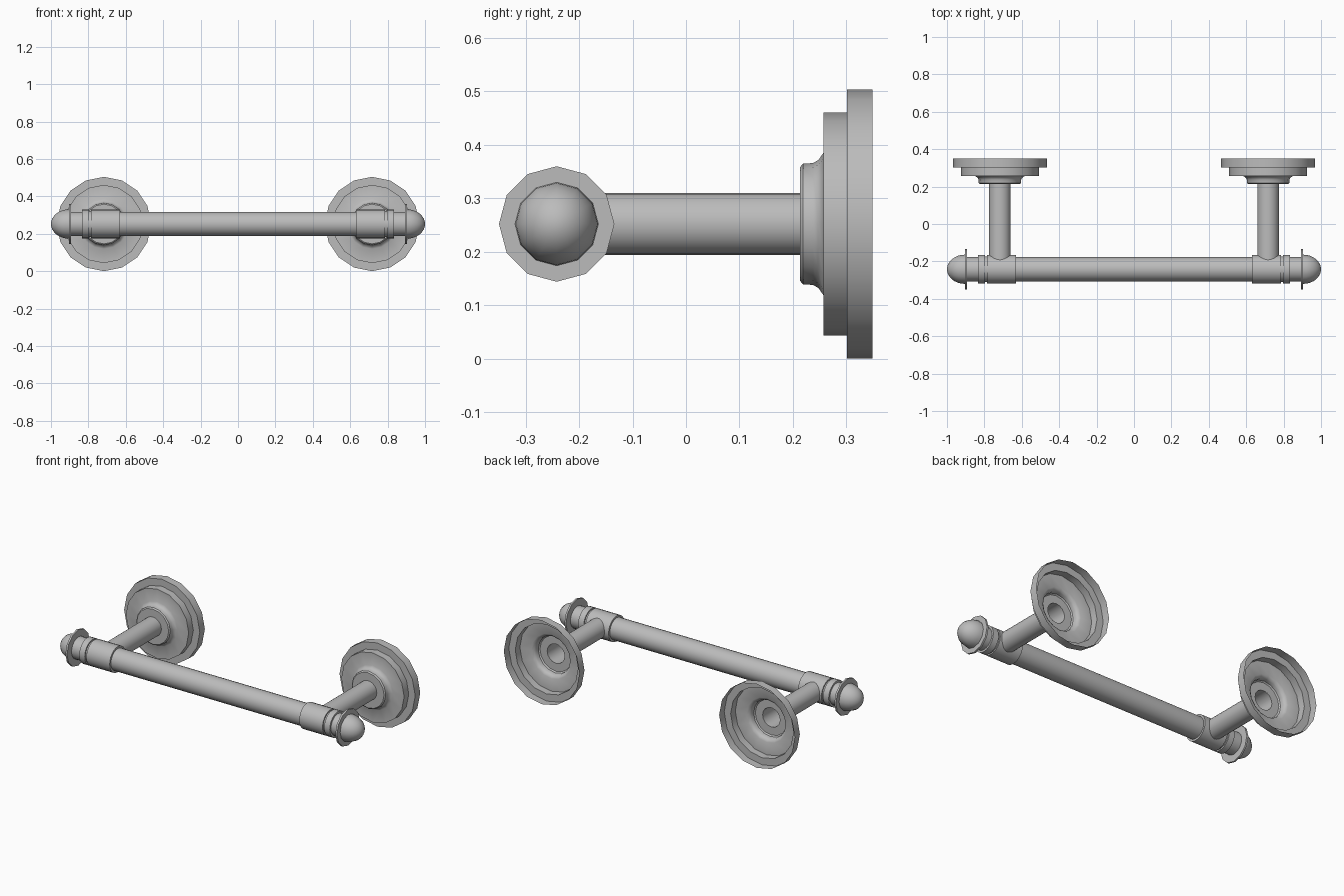
import bpy
import bmesh
import math
from mathutils import Matrix, Vector

if "Cube" in bpy.data.objects:
    bpy.data.objects.remove(bpy.data.objects["Cube"])

metal = bpy.data.materials.new("satin grey metal")
metal.use_nodes = True
GREY = (0.5, 0.5, 0.5, 1)
metal.diffuse_color = GREY
metal.node_tree.nodes["Principled BSDF"].inputs["Base Color"].default_value = GREY

BAR_Y, AXIS_Z, POST_X = -0.242, 0.252, 0.717


def lathe(name, profile, sides, origin, axis):
    """Spin (distance along axis, radius) points around an axis; a vertex points up."""
    axis = Vector(axis)
    up = Vector((0, 0, 1))
    bm = bmesh.new()
    verts = [bm.verts.new(Vector(origin) + axis * d + up * r) for d, r in profile]
    edges = [bm.edges.new(pair) for pair in zip(verts, verts[1:])]
    bmesh.ops.spin(bm, geom=verts + edges, cent=origin, axis=axis,
                   angle=math.tau, steps=sides, use_duplicate=False)
    bmesh.ops.remove_doubles(bm, verts=bm.verts, dist=0.0001)
    bmesh.ops.recalc_face_normals(bm, faces=bm.faces)
    # Make open shells face away from their axis
    outward = 0
    for f in bm.faces:
        c = f.calc_center_median() - Vector(origin)
        outward += f.normal.dot(c - axis * c.dot(axis)) * f.calc_area()
    if outward < 0:
        bmesh.ops.reverse_faces(bm, faces=bm.faces)
    mesh = bpy.data.meshes.new(name)
    bm.to_mesh(mesh)
    bm.free()
    mesh.materials.append(metal)
    obj = bpy.data.objects.new(name, mesh)
    bpy.context.collection.objects.link(obj)
    bpy.ops.object.select_all(action="DESELECT")
    obj.select_set(True)
    bpy.context.view_layer.objects.active = obj
    bpy.ops.object.shade_smooth_by_angle(angle=math.radians(40))
    return obj


# Long bar between the two ends
lathe("bar", [(-0.9, 0.065), (0.9, 0.065)], 24, (0, BAR_Y, AXIS_Z), (1, 0, 0))

# Hollow stepped wall plate, open at the back
flange = [(0.213, 0.058), (0.213, 0.106), (0.219, 0.113), (0.238, 0.114),
          (0.248, 0.12), (0.257, 0.133), (0.257, 0.209), (0.301, 0.209),
          (0.301, 0.252), (0.349, 0.252)]

# Sleeve with a groove near its outer end
sleeve = [(0.631, 0.06), (0.631, 0.077), (0.786, 0.077), (0.786, 0.069),
          (0.797, 0.069), (0.797, 0.077), (0.834, 0.077), (0.834, 0.06)]

disc = [(0.893, 0), (0.893, 0.108), (0.904, 0.108), (0.904, 0)]

# Rounded end cap
steps = 8
finial = [(0.904 + 0.096 * math.sin(t), 0.078 * math.cos(t))
          for t in (i * math.pi / 2 / steps for i in range(steps + 1))]

for side, sign in (("left", 1), ("right", -1)):
    out = (sign, 0, 0)
    centre = (0, BAR_Y, AXIS_Z)
    post_base = (sign * POST_X, 0, AXIS_Z)
    lathe(side + "_wall_plate", flange, 16, post_base, (0, 1, 0))
    lathe(side + "_post", [(-0.2, 0.058), (0.213, 0.058)], 24, post_base, (0, 1, 0))
    lathe(side + "_sleeve", sleeve, 24, centre, out)
    lathe(side + "_end_disc", disc, 12, centre, out)
    lathe(side + "_finial", finial, 12, centre, out)
